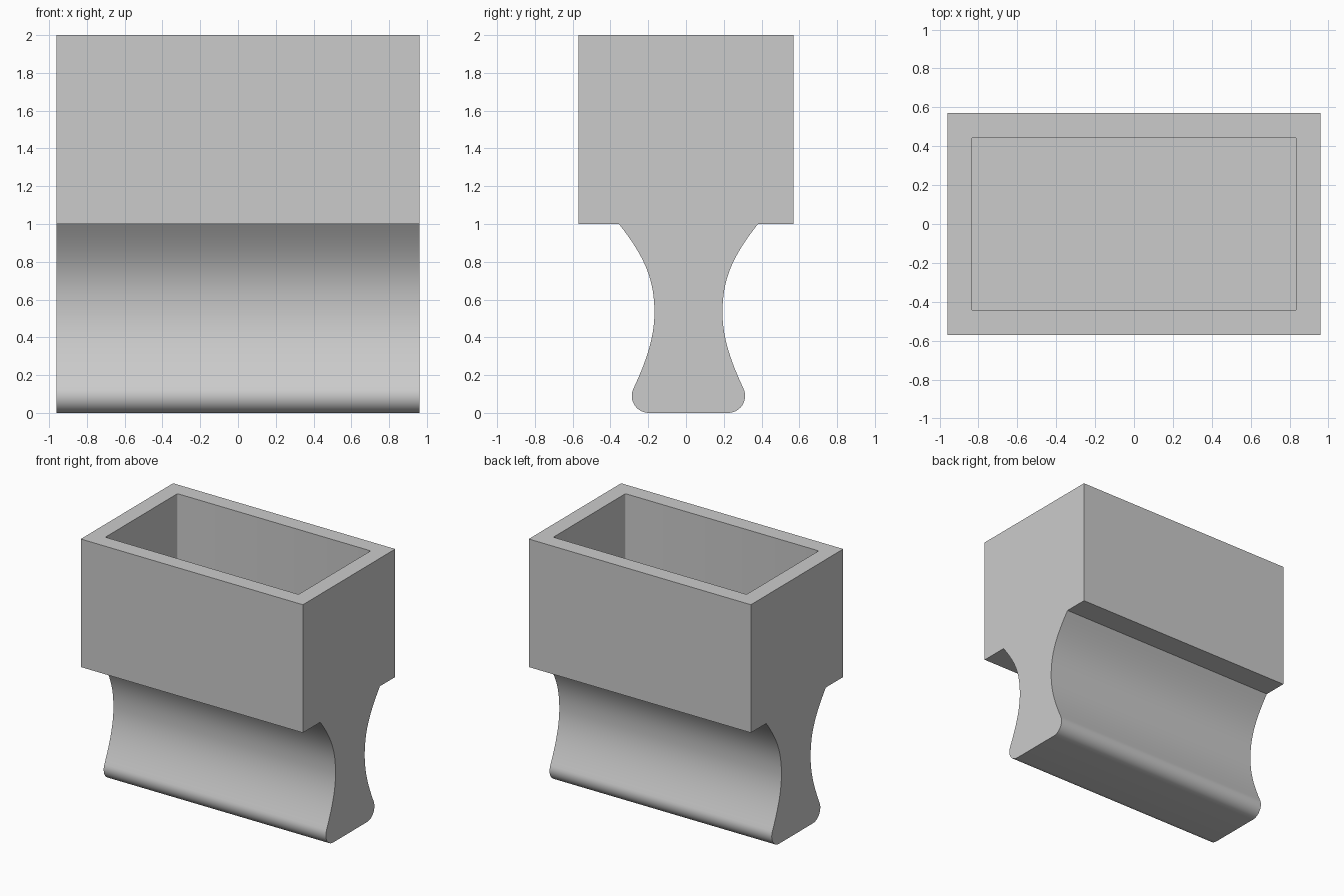
import bpy
import bmesh
import math
from mathutils import Vector
from mathutils.geometry import interpolate_bezier

default = bpy.data.objects.get("Cube")
if default:
    bpy.data.objects.remove(default, do_unlink=True)

HALF_X, HALF_Y = 0.96, 0.57
HEIGHT, STEP_Z = 2.0, 1.0
WALL, POCKET_DEPTH = 0.125, 0.875
HANDLE_Y = 0.013          # grip sits slightly off centre

grey = bpy.data.materials.new("light_grey")
grey.use_nodes = True
grey.diffuse_color = (0.6, 0.6, 0.6, 1)
grey.node_tree.nodes["Principled BSDF"].inputs["Base Color"].default_value = (0.6, 0.6, 0.6, 1)


def curve(points, count):
    return [(p.x, p.y) for p in interpolate_bezier(*[Vector(p) for p in points], count)]


# Half outline of the grip, from the foot up: rounded foot, then waisted side
radius, foot = 0.09, 0.21
grip = []
for i in range(13):
    a = math.radians(-90 + 115 * i / 12)
    grip.append((foot + radius * math.cos(a), radius + radius * math.sin(a)))
grip += curve([grip[-1], (0.231, 0.258), (0.18, 0.39), (0.18, 0.53)], 17)[1:]
grip += curve([(0.18, 0.53), (0.18, 0.70), (0.226, 0.82), (0.368, STEP_Z)], 17)[1:]

# Full section: grip on both sides with the box section on top
outline = [(HANDLE_Y + y, z) for y, z in grip]
outline += [(HALF_Y, STEP_Z), (HALF_Y, HEIGHT), (-HALF_Y, HEIGHT), (-HALF_Y, STEP_Z)]
outline += [(HANDLE_Y - y, z) for y, z in reversed(grip)]

# Extrude the section along x
bm = bmesh.new()
section = bm.faces.new([bm.verts.new((-HALF_X, y, z)) for y, z in outline])
ext = bmesh.ops.extrude_face_region(bm, geom=[section], use_keep_orig=True)
moved = [g for g in ext["geom"] if isinstance(g, bmesh.types.BMVert)]
bmesh.ops.translate(bm, verts=moved, vec=(2 * HALF_X, 0, 0))
bmesh.ops.recalc_face_normals(bm, faces=bm.faces)

# Sink the rectangular pocket into the top
top = max(bm.faces, key=lambda f: min(v.co.z for v in f.verts))
bmesh.ops.inset_region(bm, faces=[top], thickness=WALL, use_even_offset=True)
floor = bmesh.ops.extrude_discrete_faces(bm, faces=[top])["faces"][0]
bmesh.ops.translate(bm, verts=floor.verts, vec=(0, 0, -POCKET_DEPTH))

# Slightly round the pocket's upright corners
corners = [e for v in floor.verts for e in v.link_edges
           if abs(e.verts[0].co.z - e.verts[1].co.z) > POCKET_DEPTH / 2]
bmesh.ops.bevel(bm, geom=corners, offset=0.01, segments=4, profile=0.5, affect='EDGES')
bmesh.ops.recalc_face_normals(bm, faces=bm.faces)

mesh = bpy.data.meshes.new("open_box_with_grip")
bm.to_mesh(mesh)
bm.free()
mesh.materials.append(grey)
body = bpy.data.objects.new("open_box_with_grip", mesh)
bpy.context.scene.collection.objects.link(body)

bpy.ops.object.select_all(action='DESELECT')
body.select_set(True)
bpy.context.view_layer.objects.active = body
bpy.ops.object.shade_smooth_by_angle(angle=math.radians(30))
